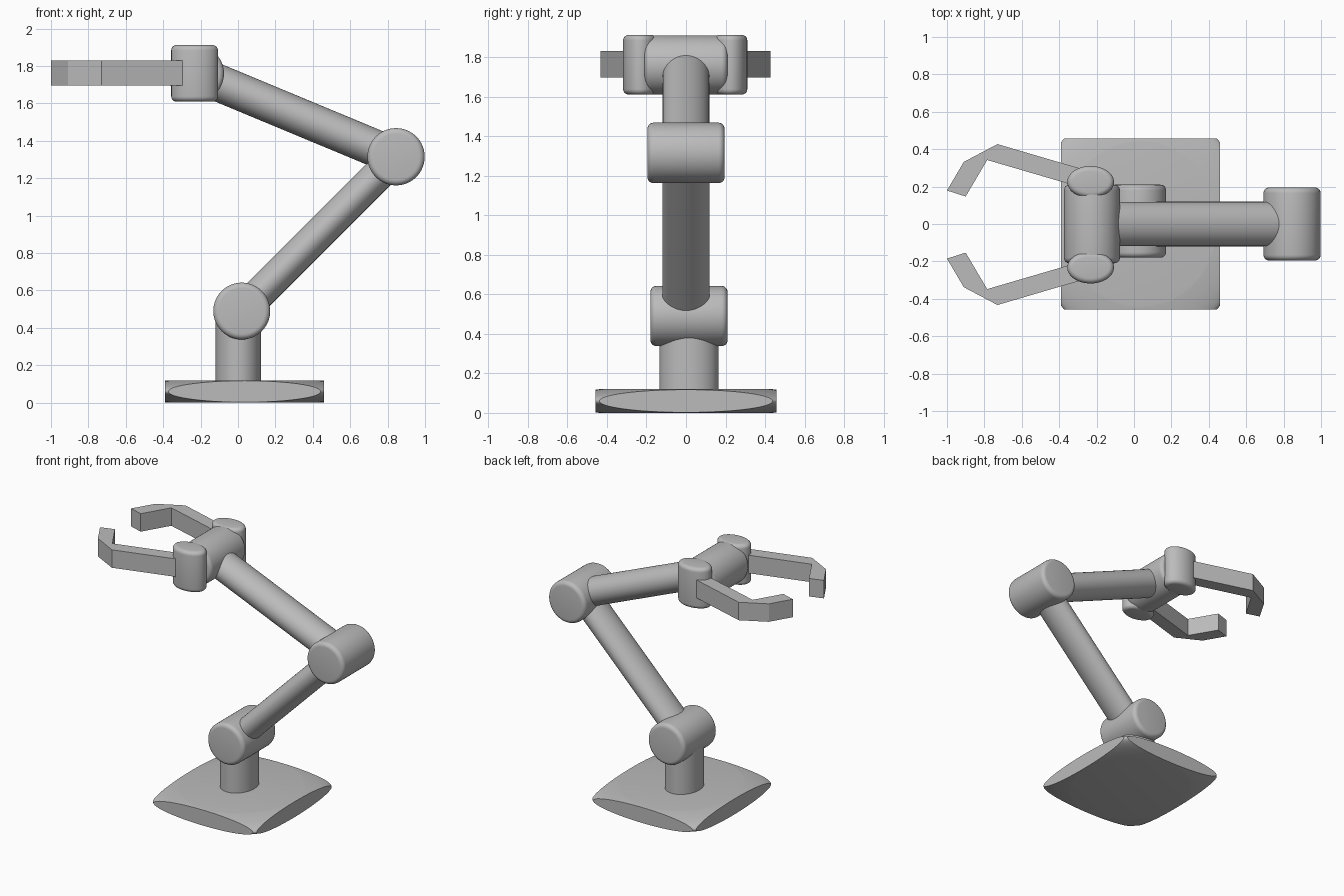
import bpy
import bmesh
import math
from mathutils import Vector, Matrix

cube = bpy.data.objects.get("Cube")
if cube:
    bpy.data.objects.remove(cube, do_unlink=True)

grey = bpy.data.materials.new("plain grey")
grey.use_nodes = True
GREY = (0.5, 0.5, 0.5, 1)
grey.diffuse_color = GREY
grey.node_tree.nodes["Principled BSDF"].inputs["Base Color"].default_value = GREY


def finish(bm, name, smooth=True, bevel=0):
    bmesh.ops.recalc_face_normals(bm, faces=bm.faces)
    mesh = bpy.data.meshes.new(name)
    bm.to_mesh(mesh)
    bm.free()
    mesh.materials.append(grey)
    ob = bpy.data.objects.new(name, mesh)
    bpy.context.collection.objects.link(ob)
    bpy.ops.object.select_all(action='DESELECT')
    ob.select_set(True)
    bpy.context.view_layer.objects.active = ob
    if bevel:
        mod = ob.modifiers.new("rounded rim", 'BEVEL')
        mod.width = bevel
        mod.segments = 5
        mod.limit_method = 'ANGLE'
        mod.angle_limit = math.radians(50)
        bpy.ops.object.modifier_apply(modifier=mod.name)
    if smooth:
        bpy.ops.object.shade_smooth_by_angle(angle=math.radians(35))
    return ob


def rod(name, start, end, side_radius, y_radius, bevel=0):
    """Elliptical cylinder in the xz plane, with y_radius across it."""
    start, end = Vector(start), Vector(end)
    axis = (end - start).normalized()
    across = Vector((0, 1, 0))
    side = across.cross(axis)
    turn = Matrix((side, across, axis)).transposed().to_4x4()
    bm = bmesh.new()
    bmesh.ops.create_cone(bm, cap_ends=True, segments=64, radius1=1, radius2=1,
                          depth=(end - start).length)
    bm.transform(Matrix.Translation((start + end) / 2) @ turn
                 @ Matrix.Diagonal((side_radius, y_radius, 1, 1)))
    return finish(bm, name, bevel=bevel)


def joint(name, x, z, y_min, y_max, radius):
    """Round drum lying along y."""
    bm = bmesh.new()
    bmesh.ops.create_cone(bm, cap_ends=True, segments=64, radius1=radius,
                          radius2=radius, depth=y_max - y_min)
    bm.transform(Matrix.Translation((x, (y_min + y_max) / 2, z))
                 @ Matrix.Rotation(math.pi / 2, 4, 'X'))
    return finish(bm, name, bevel=0.03)


# Base: a ball trimmed flat on six sides, then squashed
bm = bmesh.new()
bmesh.ops.create_uvsphere(bm, u_segments=96, v_segments=64, radius=1.385)
for i in range(3):
    for sign in (-1, 1):
        normal = Vector((0, 0, 0))
        normal[i] = sign
        cut = bmesh.ops.bisect_plane(bm, geom=bm.verts[:] + bm.edges[:] + bm.faces[:],
                                     plane_co=normal, plane_no=normal, clear_outer=True)
        rim = [e for e in bm.edges if e.is_boundary]
        bmesh.ops.holes_fill(bm, edges=rim, sides=0)
bm.transform(Matrix.Translation((0.035, 0, 0.06)) @ Matrix.Diagonal((0.425, 0.457, 0.06, 1)))
finish(bm, "base")

# Post and arm
SHOULDER, ELBOW, WRIST = (0.02, 0.49), (0.845, 1.315), (-0.225, 1.76)
rod("post", (0.002, 0.015, 0.06), (0.002, 0.015, 0.45), 0.122, 0.15)
joint("shoulder_joint", *SHOULDER, -0.18, 0.21, 0.152)
joint("elbow_joint", *ELBOW, -0.195, 0.195, 0.153)
joint("wrist_joint", *WRIST, -0.21, 0.21, 0.15)
rod("lower_arm", (SHOULDER[0], 0, SHOULDER[1]), (ELBOW[0], 0, ELBOW[1]), 0.086, 0.12)
rod("upper_arm", (ELBOW[0], 0, ELBOW[1]), (WRIST[0], 0, WRIST[1]), 0.099, 0.118)

# Gripper: an upright knuckle and a bent finger on each side
FINGER = [(-0.23, 0.283), (-0.73, 0.43), (-0.91, 0.335), (-1.0, 0.182),
          (-0.90, 0.15), (-0.785, 0.345), (-0.23, 0.183)]
for side, sign in (("left", 1), ("right", -1)):
    y = sign * 0.229 - 0.004
    rod(side + "_knuckle", (-0.232, y, 1.61), (-0.232, y, 1.912), 0.125, 0.085, 0.028)
    bm = bmesh.new()
    face = bm.faces.new([bm.verts.new((px, sign * py - 0.003, 1.697)) for px, py in FINGER])
    top = bmesh.ops.extrude_face_region(bm, geom=[face])["geom"]
    bmesh.ops.translate(bm, vec=(0, 0, 0.133),
                        verts=[v for v in top if isinstance(v, bmesh.types.BMVert)])
    finish(bm, side + "_finger", smooth=False)
